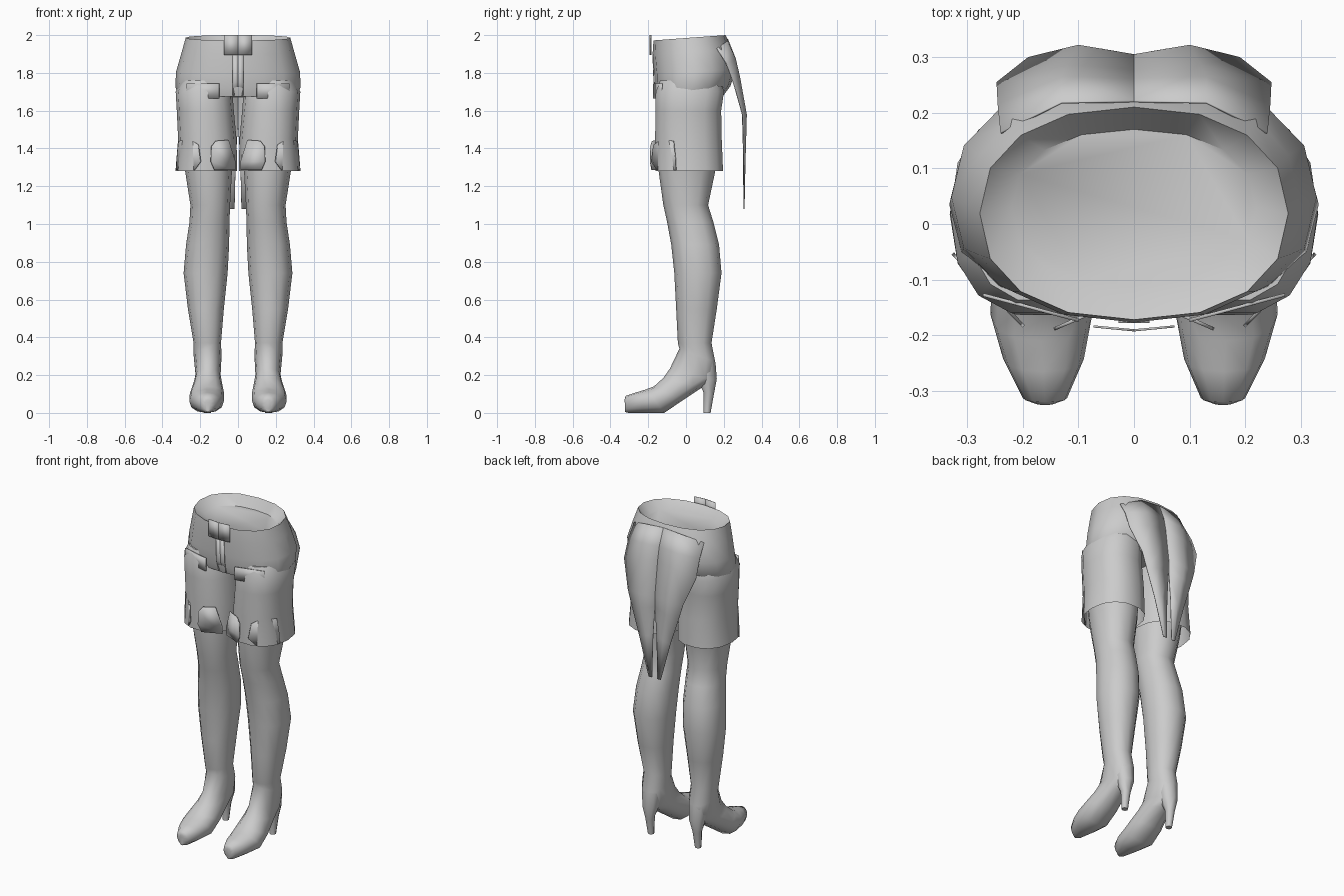
import bpy, bmesh, math


def finish(name, bm, mirror, thick=0.0, angle=50):
    bmesh.ops.recalc_face_normals(bm, faces=bm.faces)
    me = bpy.data.meshes.new(name)
    bm.to_mesh(me)
    bm.free()
    ob = bpy.data.objects.new(name, me)
    bpy.context.collection.objects.link(ob)
    bpy.context.view_layer.objects.active = ob
    ob.select_set(True)
    bpy.ops.object.shade_smooth_by_angle(angle=math.radians(angle))
    ob.select_set(False)
    if thick:
        ob.modifiers.new("thickness", "SOLIDIFY").thickness = thick
    if mirror:
        ob.modifiers.new("mirror", "MIRROR").use_mirror_merge = thick == 0
    return ob


def loft(name, rings, n=12, power=2.0, mirror=True, caps=(True, True), angle=50):
    """Each ring: front y, front z, back y, back z, min x, max x."""
    bm = bmesh.new()
    loops = []
    for yf, zf, yb, zb, x0, x1 in rings:
        loop = []
        for i in range(n):
            a = 2 * math.pi * i / n
            c, s = (math.copysign(abs(v) ** (2 / power), v)
                    for v in (math.cos(a), math.sin(a)))
            loop.append(bm.verts.new(((x0 + x1) / 2 + c * (x1 - x0) / 2,
                                      (yf + yb) / 2 + s * (yb - yf) / 2,
                                      (zf + zb) / 2 + s * (zb - zf) / 2)))
        loops.append(loop)
    for a, b in zip(loops, loops[1:]):
        for i in range(n):
            j = (i + 1) % n
            bm.faces.new((a[i], a[j], b[j], b[i]))
    for use, loop in zip(caps, (loops[0], loops[-1])):
        if use:
            bm.faces.new(loop)
    return finish(name, bm, mirror, angle=angle)


def sheet(name, rows, mirror=True, thick=0.004):
    """Grid of points joined into a thin cloth or plate."""
    bm = bmesh.new()
    grid = [[bm.verts.new(p) for p in row] for row in rows]
    for a, b in zip(grid, grid[1:]):
        for i in range(len(a) - 1):
            bm.faces.new((a[i], a[i + 1], b[i + 1], b[i]))
    return finish(name, bm, mirror, thick)


def flap(name, a, b, outline):
    """Flat polygon; u runs from point a to point b in plan."""
    bm = bmesh.new()
    bm.faces.new([bm.verts.new((a[0] + (b[0] - a[0]) * u,
                                a[1] + (b[1] - a[1]) * u, z)) for u, z in outline])
    return finish(name, bm, True, 0.006)


# hips with a shallow bowl at the waist
loft("hips", [
    (-0.11, 1.94, 0.17, 1.94, -0.22, 0.22),
    (-0.172, 1.972, 0.21, 2.0, -0.277, 0.277),
    (-0.177, 1.90, 0.245, 1.92, -0.298, 0.298),
    (-0.168, 1.79, 0.265, 1.82, -0.328, 0.328),
    (-0.165, 1.72, 0.235, 1.73, -0.332, 0.332),
    (-0.15, 1.675, 0.19, 1.67, -0.31, 0.31),
], n=16, power=2.25, mirror=False)

# short trouser legs, open at the hem
loft("shorts_leg", [
    (-0.14, 1.76, 0.19, 1.76, 0.05, 0.30),
    (-0.164, 1.70, 0.205, 1.70, 0.03, 0.33),
    (-0.166, 1.60, 0.19, 1.60, 0.022, 0.324),
    (-0.167, 1.45, 0.193, 1.45, 0.008, 0.317),
    (-0.165, 1.28, 0.20, 1.28, 0.004, 0.331),
], n=14, power=2.3, caps=(True, False))

# leg running into the foot of the boot
loft("leg_and_boot", [
    (-0.15, 1.42, 0.17, 1.42, 0.03, 0.295),
    (-0.145, 1.28, 0.155, 1.28, 0.032, 0.28),
    (-0.12, 1.10, 0.117, 1.10, 0.042, 0.252),
    (-0.10, 1.01, 0.145, 1.01, 0.045, 0.257),
    (-0.078, 0.89, 0.175, 0.89, 0.047, 0.275),
    (-0.062, 0.74, 0.188, 0.74, 0.055, 0.288),
    (-0.052, 0.55, 0.163, 0.55, 0.075, 0.265),
    (-0.043, 0.37, 0.135, 0.37, 0.09, 0.235),
    (-0.035, 0.34, 0.155, 0.27, 0.087, 0.235),
    (-0.085, 0.235, 0.155, 0.17, 0.092, 0.225),
    (-0.12, 0.185, 0.085, 0.135, 0.085, 0.235),
    (-0.17, 0.14, -0.02, 0.065, 0.073, 0.255),
    (-0.21, 0.125, -0.115, 0.0, 0.075, 0.258),
    (-0.265, 0.108, -0.22, 0.0, 0.09, 0.235),
    (-0.32, 0.09, -0.305, 0.0, 0.12, 0.20),
    (-0.325, 0.07, -0.322, 0.005, 0.145, 0.175),
], n=12, power=2.2, angle=65)

# slim heel
loft("boot_heel", [
    (0.05, 0.25, 0.156, 0.27, 0.10, 0.22),
    (0.07, 0.16, 0.163, 0.18, 0.11, 0.21),
    (0.092, 0.11, 0.148, 0.10, 0.135, 0.19),
    (0.093, 0.0, 0.13, 0.0, 0.143, 0.18),
], n=8)

# split tail cloth hanging at the back
sheet("tail_cloth", [
    [(0, 0.222, 1.98), (0.13, 0.22, 1.97), (0.24, 0.165, 1.93)],
    [(0, 0.262, 1.88), (0.13, 0.265, 1.87), (0.245, 0.215, 1.85)],
    [(0, 0.278, 1.80), (0.12, 0.286, 1.78), (0.247, 0.255, 1.74)],
    [(0, 0.305, 1.59), (0.10, 0.322, 1.58), (0.19, 0.30, 1.58)],
    [(0, 0.305, 1.52), (0.09, 0.32, 1.50), (0.16, 0.303, 1.48)],
    [(0.012, 0.306, 1.34), (0.058, 0.315, 1.33), (0.108, 0.307, 1.32)],
    [(0.018, 0.308, 1.08), (0.03, 0.31, 1.08), (0.042, 0.308, 1.08)],
])

# belt buckle plate and fly strip
sheet("buckle", [[(0, -0.193, z), (0.073, -0.186, z)] for z in (2.0, 1.895)])
sheet("fly_strip", [[(0, y, z), (0.028, y, z)]
                    for y, z in ((-0.178, 1.90), (-0.172, 1.75), (-0.15, 1.68))])

# thigh bands on the front of each leg
flap("thigh_band", (0.10, -0.176), (0.272, -0.13),
     [(0, 1.665), (1, 1.665), (1, 1.745), (0, 1.745)])

# turned-out pocket flaps along the hem
flap("inner_hem_flap", (0.145, -0.186), (0.015, -0.13),
     [(0.15, 1.285), (1, 1.285), (1, 1.33), (0.72, 1.445),
      (0.2, 1.44), (0.02, 1.41), (0, 1.33)])
flap("outer_hem_flap", (0.20, -0.186), (0.328, -0.055),
     [(0.25, 1.285), (1, 1.285), (0.97, 1.36), (0.9, 1.44),
      (0.4, 1.445), (0.1, 1.42), (0, 1.33)])
